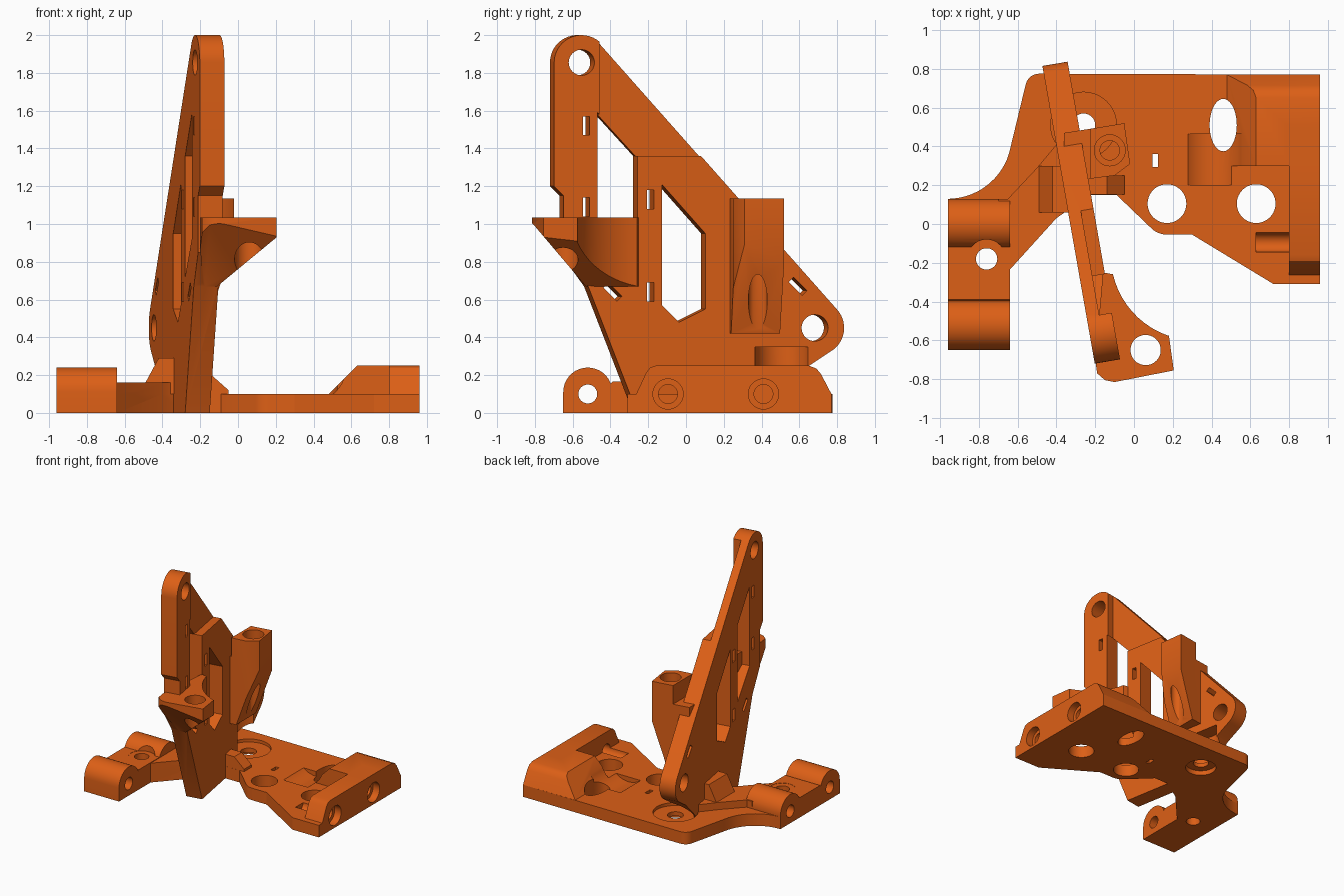
import bpy, bmesh, math
from mathutils import Matrix

mat = bpy.data.materials.new("orange plastic")
mat.diffuse_color = (0.72, 0.115, 0.008, 1)


def prism(name, pts, axis, a, b):
    """Extrude a 2D outline along an axis: z uses (x,y), x uses (y,z), y uses (x,z)."""
    place = {'z': lambda p, h: (p[0], p[1], h), 'x': lambda p, h: (h, p[0], p[1]),
             'y': lambda p, h: (p[0], h, p[1])}[axis]
    bm = bmesh.new()
    lo = [bm.verts.new(place(p, a)) for p in pts]
    hi = [bm.verts.new(place(p, b)) for p in pts]
    bm.faces.new(lo)
    bm.faces.new(hi)
    n = len(pts)
    for i in range(n):
        bm.faces.new((lo[i], lo[(i + 1) % n], hi[(i + 1) % n], hi[i]))
    bmesh.ops.recalc_face_normals(bm, faces=bm.faces)
    me = bpy.data.meshes.new(name)
    bm.to_mesh(me)
    bm.free()
    me.materials.append(mat)
    ob = bpy.data.objects.new(name, me)
    bpy.context.collection.objects.link(ob)
    return ob


def arc(cx, cy, r, a0, a1, n=12, ry=None):
    return [(cx + r * math.cos(math.radians(a0 + (a1 - a0) * i / n)),
             cy + (ry or r) * math.sin(math.radians(a0 + (a1 - a0) * i / n))) for i in range(n + 1)]


def rod(axis, cx, cy, r, a, b, ry=None):
    return prism("rod", arc(cx, cy, r, 0, 360, 40, ry)[:-1], axis, a, b)


def box(x0, x1, y0, y1, z0, z1):
    return prism("box", [(x0, y0), (x1, y0), (x1, y1), (x0, y1)], 'z', z0, z1)


def combine(ob, others, op):
    for o in others:
        m = ob.modifiers.new("b", 'BOOLEAN')
        m.operation, m.solver, m.object = op, 'EXACT', o
        bpy.context.view_layer.objects.active = ob
        bpy.ops.object.modifier_apply(modifier=m.name)
        bpy.data.objects.remove(o)


def smooth(ob):
    bpy.ops.object.select_all(action='DESELECT')
    ob.select_set(True)
    bpy.context.view_layer.objects.active = ob
    bpy.ops.object.shade_smooth_by_angle(angle=math.radians(30))


# --- base plate with a concave left side ---
base = prism("base_plate", [(0.96, 0.77), (0.96, -0.31), (0.72, -0.31), (0.30, -0.055)]
             + arc(0.17, 0.06, 0.115, -90, -135, 5)
             + [(-0.09, 0.15), (-0.30, 0.15), (-0.32, 0.10), (-0.40, 0.03), (-0.64, -0.235), (-0.70, -0.235), (-0.70, 0.13)]
             + arc(-0.96, 0.46, 0.33, -88, -10, 12)
             + arc(-0.49, 0.705, 0.07, 165, 90, 6), 'z', 0, 0.1)

# right block: sloped inner side, bevelled back, and a long front strip
block = prism("right_block", [(0.30, 0), (0.77, 0), (0.77, 0.1), (0.715, 0.205), (0.69, 0.235), (0.65, 0.25), (0.30, 0.25)],
              'x', 0.45, 0.96)
combine(block, [prism("c", [(0.40, 0.02), (0.48, 0.1), (0.63, 0.25), (0.63, 0.4), (0.3, 0.4), (0.3, 0.02)], 'y', 0, 1)],
        'DIFFERENCE')
strip = prism("strip", [(-0.31, 0), (0.5, 0), (0.5, 0.25), (-0.16, 0.25), (-0.19, 0.24), (-0.21, 0.215)], 'x', 0.80, 0.96)

# left clamp block with two round humps
humps = prism("humps", [(-0.65, 0)] + arc(-0.52, 0.11, 0.13, 180, 20, 16) + [(-0.39, 0.165), (-0.13, 0.165)]
              + arc(0, 0.11, 0.13, 155, 0, 16) + [(0.13, 0)], 'x', -0.96, -0.64)
# raised arm and the gussets at the upright's foot
arm = prism("arm", [(-0.70, 0.13), (-0.65, 0.13), (-0.50, 0.29), (-0.40, 0.41), (-0.30, 0.41), (-0.30, 0.10),
                    (-0.40, 0.03), (-0.64, -0.235), (-0.70, -0.235)], 'z', 0, 0.16)
gusset_l = prism("g", [(-0.49, 0.1), (-0.49, 0.16), (-0.42, 0.29), (-0.34, 0.29), (-0.34, 0.1)], 'y', 0.06, 0.30)
gusset_r = prism("g", [(-0.30, 0.05), (-0.30, 0.2), (-0.14, 0.2), (-0.05, 0.12), (-0.05, 0.05)], 'y', 0.151, 0.25)
combine(base, [block, strip, humps, arm, gusset_l, gusset_r], 'UNION')

# base holes: screws, shafts, recess, oval opening, dip, small slot
combine(base, [
    rod('z', 0.17, 0.105, 0.1, -1, 1), rod('z', 0.63, 0.105, 0.1, -1, 1),
    rod('z', -0.26, 0.51, 0.06, -1, 1), rod('z', -0.26, 0.51, 0.17, 0.075, 0.3),
    rod('z', -0.26, 0.51, 0.12, -0.1, 0.04),
    rod('z', -0.76, -0.18, 0.055, -1, 1), rod('z', -0.76, -0.18, 0.1, 0.163, 1),
    rod('z', 0.46, 0.51, 0.07, -1, 1, 0.135),
    rod('y', 0.39, 0.24, 0.18, 0.2, 0.465),
    rod('x', -0.52, 0.1, 0.05, -1, -0.6), rod('x', 0.0, 0.1, 0.05, -1, -0.67),
    rod('x', -0.095, 0.1, 0.05, 0.63, 1), rod('x', -0.095, 0.1, 0.08, 0.9, 1),
    rod('x', 0.41, 0.1, 0.05, 0.58, 1), rod('x', 0.41, 0.1, 0.08, 0.9, 1),
    box(0.095, 0.125, 0.295, 0.36, -1, 1)], 'DIFFERENCE')
smooth(base)

# --- upright plate, drawn in its own plane then turned ---
T = 0.13
plate = prism("upright_plate", arc(-0.575, 1.855, 0.145, 180, 42, 18) + arc(0.67, 0.45, 0.145, 42, -60, 14)
              + [(0.63, 0.25), (0.47, 0.1), (0.40, 0.0), (-0.28, 0), (-0.54, 0.67), (-0.67, 0.85), (-0.67, 1.15), (-0.72, 1.2)],
              'x', 0, T)


def slot(y, z, deg=0):
    a = math.radians(deg)
    c, s = math.cos(a), math.sin(a)
    return prism("slot", [(y + c * u - s * v, z + s * u + c * v)
                          for u, v in ((-.018, -.05), (.018, -.05), (.018, .05), (-.018, .05))], 'x', -1, 1)


combine(plate, [
    box(0.065, 1, -0.48, 1, 1.36, 3),
    prism("window", [(-0.49, 1.59), (-0.28, 1.36), (-0.28, 0.72), (-0.49, 0.93)], 'x', -1, 1),
    prism("window", [(-0.15, 1.21), (0.08, 0.95), (0.08, 0.55), (-0.06, 0.48), (-0.15, 0.57)], 'x', -1, 1),
    rod('x', -0.575, 1.855, 0.068, -1, 1), rod('x', 0.66, 0.45, 0.07, -1, 1),
    slot(-0.55, 1.52), slot(-0.55, 1.09), slot(-0.21, 1.13), slot(-0.21, 0.64),
    slot(-0.41, 0.64, 45), slot(0.57, 0.67, 45)], 'DIFFERENCE')
plate.data.transform(Matrix(((1, -0.176, 0, -0.329), (0.17, 1, 0, 0), (0, 0, 1, 0), (0, 0, 0, 1))))

# front bracket: flat top, hollow back edge, underside sloping to the plate
bracket = prism("bracket", arc(0.32, -0.16, 0.44, 193, 250, 10)
                + [(0.18, -0.575), (0.205, -0.755), (-0.10, -0.815), (-0.15, -0.805), (-0.19, -0.77), (-0.20, -0.70), (-0.16, -0.25)],
                'z', 0.67, 1.035)
combine(bracket, [
    prism("c", [(-0.85, 1.02), (-0.81, 1.0), (-0.53, 0.67), (-0.50, 0.5), (-0.9, 0.5)], 'x', -1, 1),
    prism("c", [(0.4, 1.11), (0.205, 0.93), (-0.11, 0.67), (-0.11, 0.5), (0.4, 0.5)], 'y', -1, 0.2),
    rod('z', 0.06, -0.65, 0.078, 0, 2)], 'DIFFERENCE')

# rear post: drilled, underside sloping to the plate
post = prism("post", [(-0.36, 0.27), (-0.25, 0.23), (-0.10, 0.25), (-0.02, 0.31), (-0.05, 0.52), (-0.20, 0.495), (-0.36, 0.47)],
             'z', 0.42, 1.135)
combine(post, [
    box(-1, -0.225, 0, 1, 0.98, 2),
    prism("c", [(0.0, 0.95), (0.3, 0.95), (0.3, 0.2), (-0.26, 0.2)], 'y', 0, 1),
    rod('z', -0.125, 0.38, 0.08, 1.0, 2), rod('z', -0.125, 0.38, 0.05, 0.3, 2)], 'DIFFERENCE')
combine(plate, [bracket, post], 'UNION')
# clearance above the recessed screw
combine(plate, [rod('z', -0.26, 0.51, 0.145, -0.1, 0.35)], 'DIFFERENCE')
smooth(plate)
